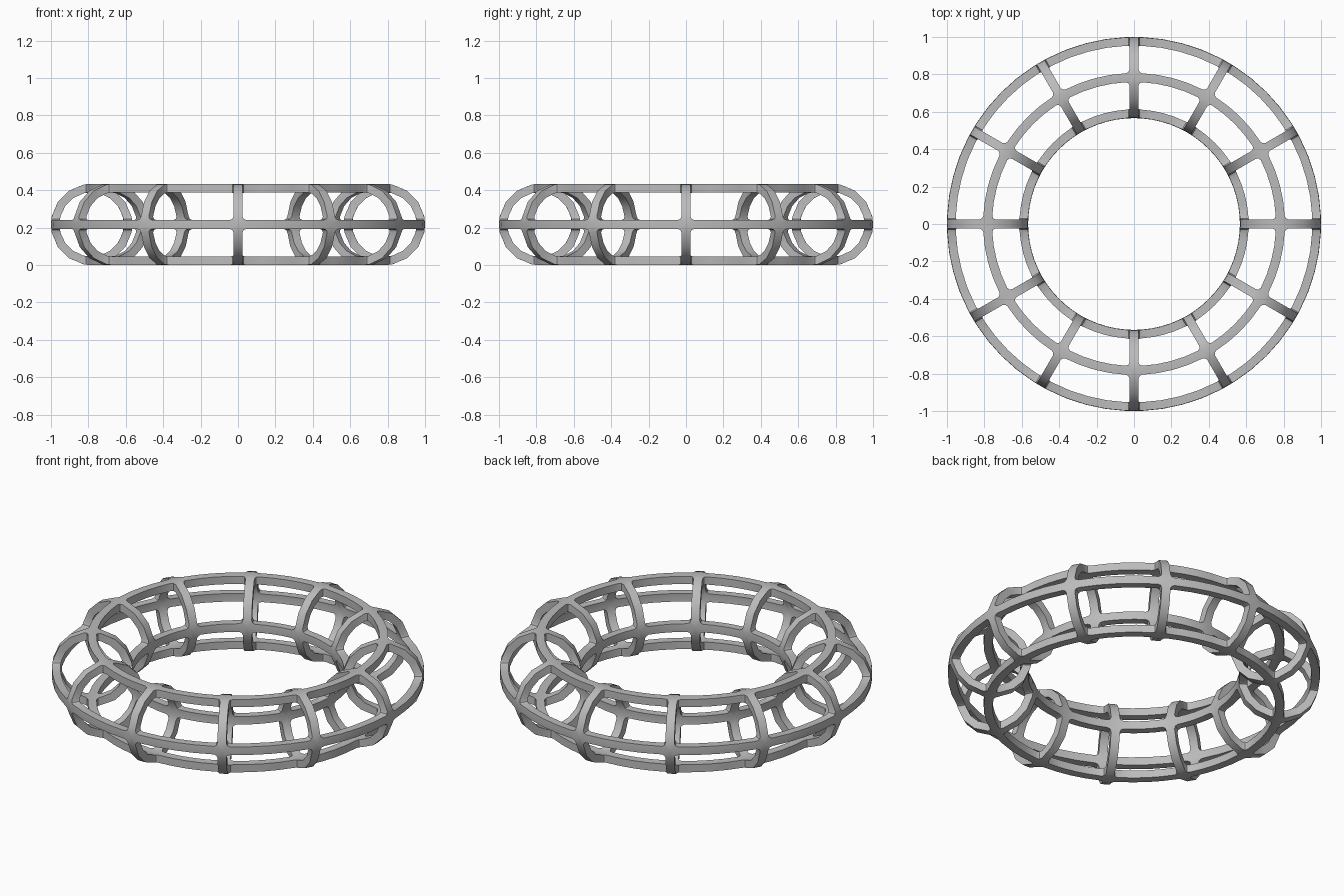
import bpy, bmesh, math
from mathutils import Vector

if "Cube" in bpy.data.objects:
    bpy.data.objects.remove(bpy.data.objects["Cube"])

R, A, T = 0.783, 0.217, 0.045     # ring radius, tube radius, strut depth
W, F = 0.024, 0.02                # strut half width, corner fillet
HOOPS, RINGS = 12, 4
SEG_U, SEG_V = 4, 3               # facets per bay along rings / hoops

bm = bmesh.new()


def vert(spec, a):
    """spec = ring angle, offset along ring, tube angle, offset along hoop."""
    u, du, v, dv = spec
    ang = v + dv / a
    r = R + a * math.cos(ang)
    th = u + du / r
    return bm.verts.new((r * math.cos(th), r * math.sin(th), A + a * math.sin(ang)))


def side(p, q, n):
    return [tuple(s + (e - s) * i / n for s, e in zip(p, q)) for i in range(n + 1)]


def bay(u0, u1, v0, v1):
    """One window of the cage: half-width struts round a rounded opening."""
    E, M = W + F, W + 0.3 * F
    # each side: (inner start, inner end, offset index to flatten, segments)
    sides = [
        ((u0, E, v0, W), (u1, -E, v0, W), 3, SEG_U),
        ((u1, -W, v0, E), (u1, -W, v1, -E), 1, SEG_V),
        ((u1, -E, v1, -W), (u0, E, v1, -W), 3, SEG_U),
        ((u0, W, v1, -E), (u0, W, v0, E), 1, SEG_V),
    ]
    corners = [((u1, 0, v0, 0), (u1, -M, v0, M)), ((u1, 0, v1, 0), (u1, -M, v1, -M)),
               ((u0, 0, v1, 0), (u0, M, v1, -M)), ((u0, 0, v0, 0), (u0, M, v0, M))]
    loops = []
    for a, flip in ((A, False), (A - T, True)):
        def face(vs):
            bm.faces.new(vs[::-1] if flip else vs)
        rows, mids, outs = [], [], []
        for p, q, k, n in sides:
            pts = side(p, q, n)
            flat = [tuple(0 if i == k else c for i, c in enumerate(s)) for s in pts]
            rows.append(([vert(s, a) for s in flat], [vert(s, a) for s in pts]))
        for o, m in corners:
            outs.append(vert(o, a))
            mids.append(vert(m, a))
        loop = []
        for i, (out, inn) in enumerate(rows):
            for j in range(len(out) - 1):
                face([out[j], out[j + 1], inn[j + 1], inn[j]])
            nout, ninn = rows[(i + 1) % 4]
            face([out[-1], outs[i], mids[i], inn[-1]])
            face([outs[i], nout[0], ninn[0], mids[i]])
            loop += inn + [mids[i]]
        loops.append(loop)
    # walls of the opening
    o, n = loops
    for i in range(len(o)):
        j = (i + 1) % len(o)
        bm.faces.new([o[i], o[j], n[j], n[i]])


du, dv = 2 * math.pi / HOOPS, 2 * math.pi / RINGS
for i in range(HOOPS):
    for j in range(RINGS):
        bay(i * du, (i + 1) * du, j * dv, (j + 1) * dv)

bmesh.ops.remove_doubles(bm, verts=bm.verts, dist=0.0005)
bmesh.ops.recalc_face_normals(bm, faces=bm.faces)
# stand on the ground
low = min(v.co.z for v in bm.verts)
bmesh.ops.translate(bm, verts=bm.verts, vec=Vector((0, 0, -low)))

mesh = bpy.data.meshes.new("ring_cage")
bm.to_mesh(mesh)
bm.free()
cage = bpy.data.objects.new("ring_cage", mesh)
bpy.context.collection.objects.link(cage)

grey = bpy.data.materials.new("plain grey")
grey.diffuse_color = (0.5, 0.5, 0.5, 1)
grey.use_nodes = True
grey.node_tree.nodes["Principled BSDF"].inputs["Base Color"].default_value = grey.diffuse_color
mesh.materials.append(grey)

bpy.context.view_layer.objects.active = cage
cage.select_set(True)
bpy.ops.object.shade_smooth_by_angle(angle=math.radians(35))
